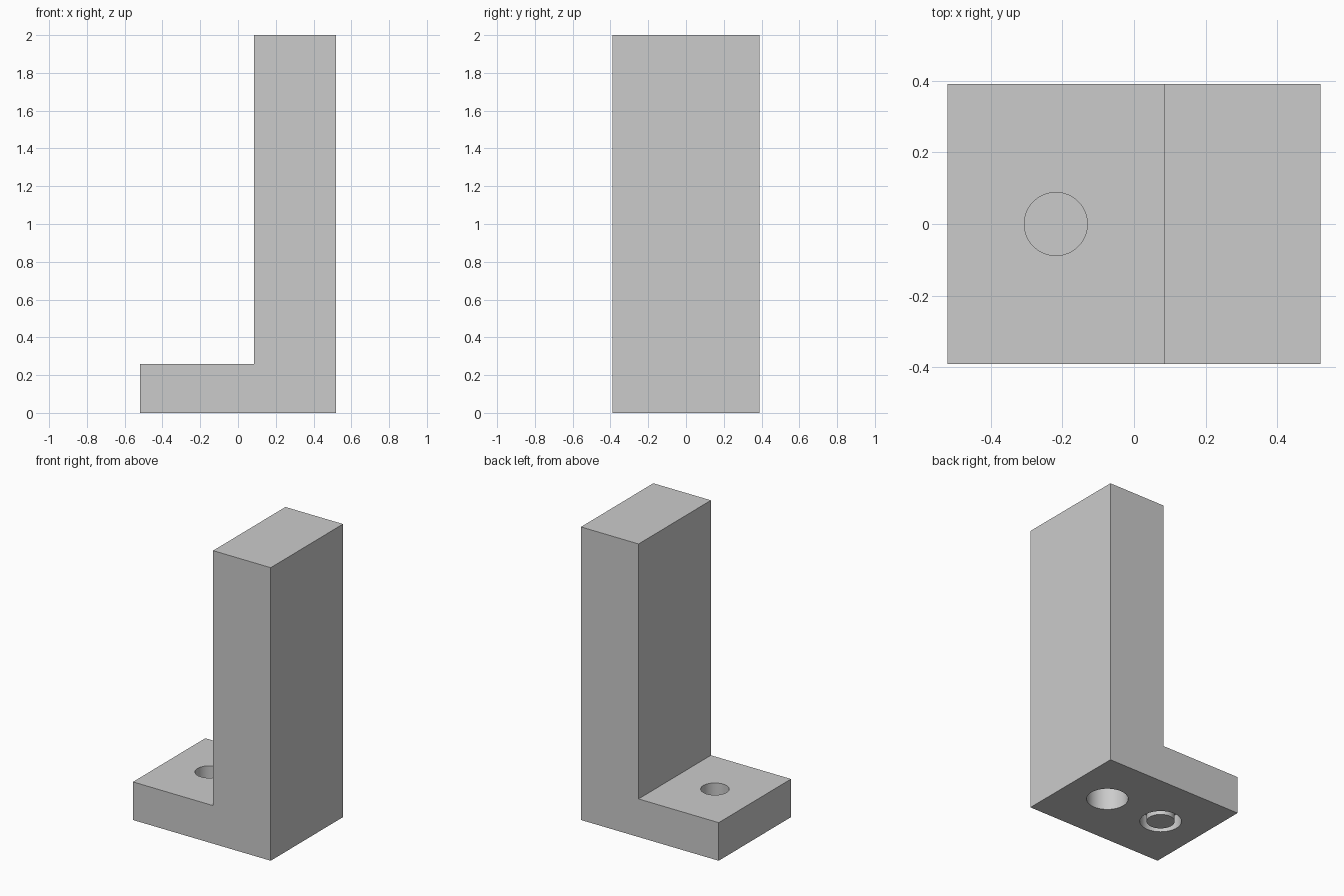
import bpy, bmesh

cube = bpy.data.objects.get("Cube")
if cube:
    bpy.data.objects.remove(cube, do_unlink=True)

HALF_X, HALF_Y, HEIGHT = 0.52, 0.39, 2.0
STEP_X, FOOT_Z = 0.085, 0.26
HOLE_X = 0.218
SMALL_R, LARGE_R = 0.088, 0.13

grey = bpy.data.materials.new("plain grey")
grey.use_nodes = True
colour = (0.6, 0.6, 0.6, 1)
grey.diffuse_color = colour
grey.node_tree.nodes["Principled BSDF"].inputs["Base Color"].default_value = colour


def cylinder(name, x, radius, bottom, top):
    bpy.ops.mesh.primitive_cylinder_add(
        vertices=64, radius=radius, depth=top - bottom,
        location=(x, 0, (bottom + top) / 2))
    obj = bpy.context.object
    obj.name = name
    obj.data.materials.append(grey)
    return obj


def finish(obj):
    bpy.ops.object.select_all(action='DESELECT')
    obj.select_set(True)
    bpy.context.view_layer.objects.active = obj
    bpy.ops.object.shade_smooth_by_angle()


# L-shaped bracket: side profile extruded through its depth
profile = [(-HALF_X, 0), (HALF_X, 0), (HALF_X, HEIGHT),
           (STEP_X, HEIGHT), (STEP_X, FOOT_Z), (-HALF_X, FOOT_Z)]
bm = bmesh.new()
face = bm.faces.new([bm.verts.new((x, -HALF_Y, z)) for x, z in profile])
swept = bmesh.ops.extrude_face_region(bm, geom=[face])["geom"]
bmesh.ops.translate(bm, vec=(0, 2 * HALF_Y, 0),
                    verts=[v for v in swept if isinstance(v, bmesh.types.BMVert)])
bmesh.ops.recalc_face_normals(bm, faces=bm.faces)
mesh = bpy.data.meshes.new("bracket")
bm.to_mesh(mesh)
bm.free()
mesh.materials.append(grey)
bracket = bpy.data.objects.new("bracket", mesh)
bpy.context.collection.objects.link(bracket)

# Screw hole in the foot, and two wider sockets underneath
cutters = [
    cylinder("screw_hole_cutter", -HOLE_X, SMALL_R, 0.13, FOOT_Z + 0.1),
    cylinder("foot_socket_cutter", -HOLE_X, LARGE_R, -0.1, 0.1),
    cylinder("column_socket_cutter", HOLE_X, LARGE_R, -0.1, 0.26),
]
bpy.context.view_layer.objects.active = bracket
for cutter in cutters:
    mod = bracket.modifiers.new(cutter.name, 'BOOLEAN')
    mod.operation = 'DIFFERENCE'
    mod.solver = 'EXACT'
    mod.object = cutter
    bpy.ops.object.modifier_apply(modifier=mod.name)
    bpy.data.objects.remove(cutter, do_unlink=True)
finish(bracket)

# Round post standing inside the foot socket, flush with the underside
finish(cylinder("socket_post", -HOLE_X, SMALL_R, 0, 0.11))
